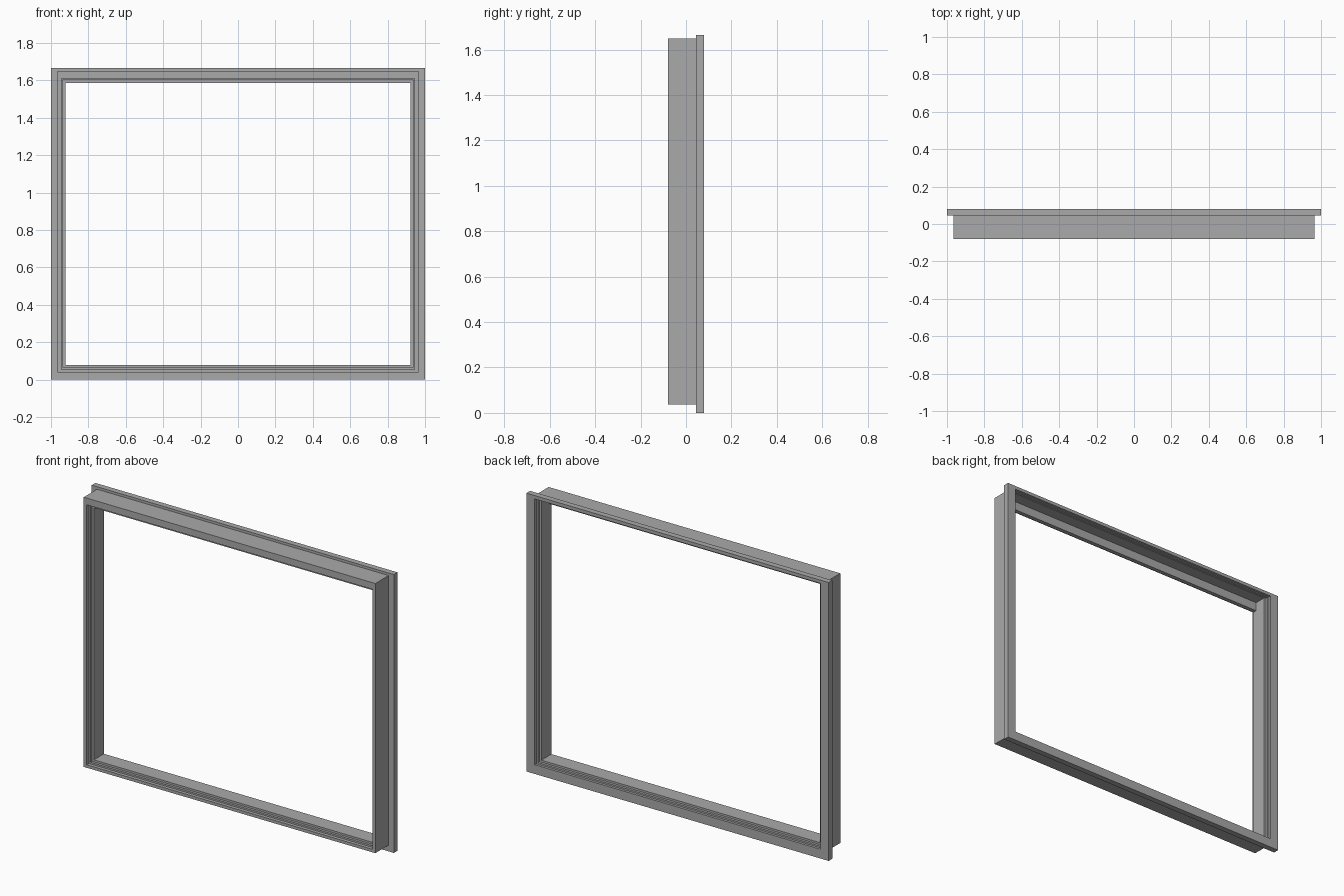
import bpy, bmesh

cube = bpy.data.objects.get("Cube")
if cube:
    bpy.data.objects.remove(cube)

# Single painted metal colour
grey = bpy.data.materials.new("neutral_grey")
grey.use_nodes = True
grey.diffuse_color = (0.4, 0.4, 0.4, 1)
grey.node_tree.nodes["Principled BSDF"].inputs["Base Color"].default_value = (0.4, 0.4, 0.4, 1)

# Section of the frame as rectangular rings: depth y, half width, bottom z, top z
rings = [
    (-.08, .965, .037, 1.65),    # front lip
    (-.08, .945, .055, 1.61),
    (-.06, .945, .055, 1.61),    # front rebates
    (-.06, .935, .065, 1.605),
    (-.045, .935, .065, 1.605),
    (-.045, .922, .077, 1.585),  # inner lining
    (-.02, .922, .077, 1.585),
    (-.02, .922, .077, 1.637),   # open channel under the head
    (.05, .922, .077, 1.637),
    (.05, .935, .065, 1.64),     # rear rebates
    (.065, .935, .065, 1.64),
    (.065, .945, .055, 1.645),
    (.08, .945, .055, 1.645),
    (.08, 1, 0, 1.665),          # rear flange
    (.045, 1, 0, 1.665),
    (.045, .965, .037, 1.65),
]


def sweep_frame(name, rings):
    """Join each rectangular ring to the next, closing the section."""
    bm = bmesh.new()
    loops = [[bm.verts.new((sx * x, y, z))
              for sx, z in ((-1, lo), (1, lo), (1, hi), (-1, hi))]
             for y, x, lo, hi in rings]
    for i, a in enumerate(loops):
        b = loops[(i + 1) % len(loops)]
        for k in range(4):
            n = (k + 1) % 4
            bm.faces.new((a[k], a[n], b[n], b[k]))
    bmesh.ops.remove_doubles(bm, verts=bm.verts, dist=1e-5)
    bmesh.ops.recalc_face_normals(bm, faces=bm.faces)
    mesh = bpy.data.meshes.new(name)
    bm.to_mesh(mesh)
    bm.free()
    mesh.materials.append(grey)
    obj = bpy.data.objects.new(name, mesh)
    bpy.context.collection.objects.link(obj)
    return obj


sweep_frame("window_frame", rings)
